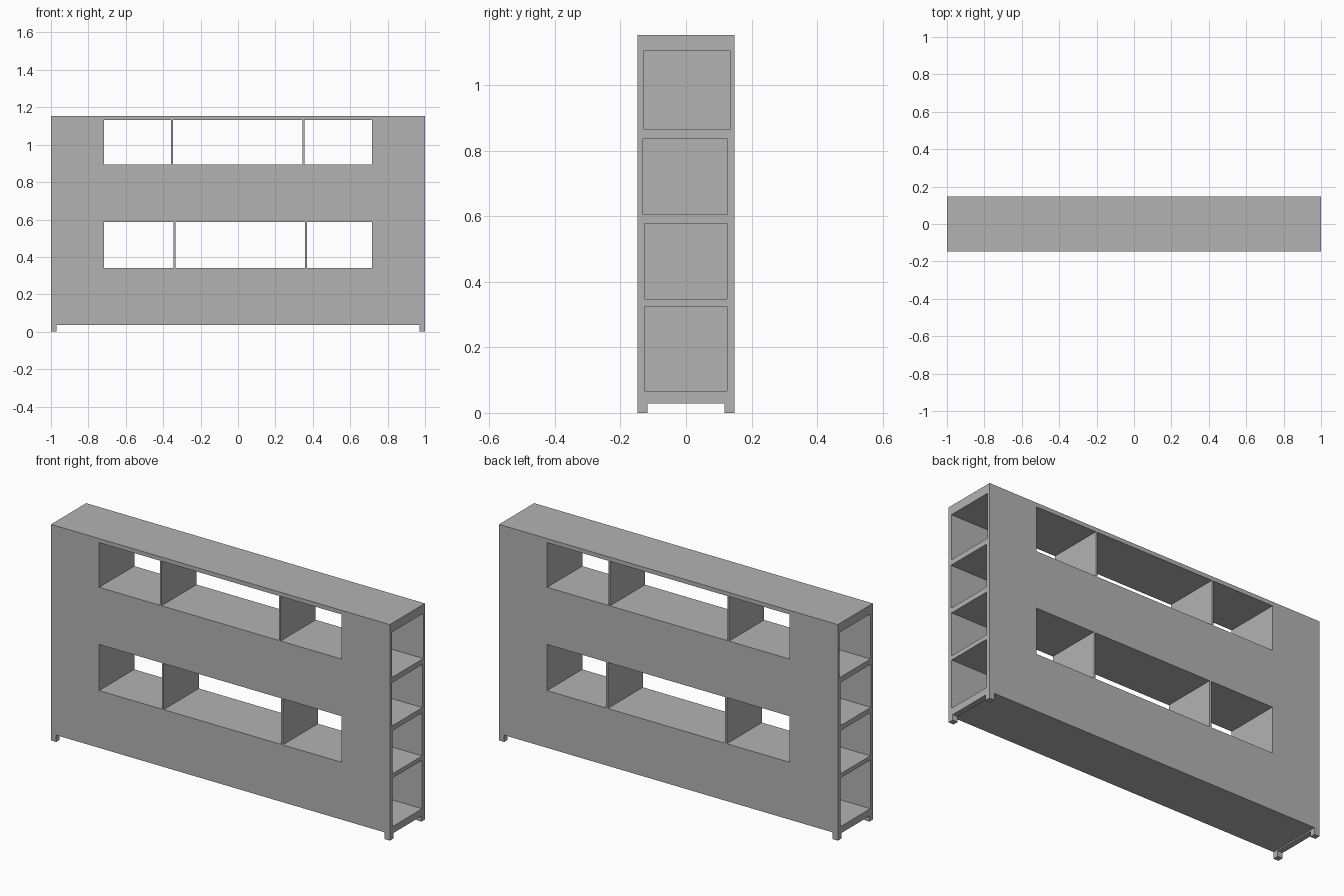
import bpy
import bmesh
from mathutils import Matrix, Vector

default = bpy.data.objects.get("Cube")
if default:
    bpy.data.objects.remove(default, do_unlink=True)

grey = bpy.data.materials.new("plain grey")
grey.use_nodes = True
colour = (0.45, 0.45, 0.45, 1)
grey.diffuse_color = colour
grey.node_tree.nodes["Principled BSDF"].inputs["Base Color"].default_value = colour


def boxes(name, extents):
    """One object made of axis-aligned boxes given as (low corner, high corner)."""
    bm = bmesh.new()
    for low, high in extents:
        low, high = Vector(low), Vector(high)
        place = Matrix.Translation((low + high) / 2) @ Matrix.Diagonal((*(high - low), 1))
        bmesh.ops.create_cube(bm, size=1, matrix=place)
    mesh = bpy.data.meshes.new(name)
    bm.to_mesh(mesh)
    bm.free()
    mesh.materials.append(grey)
    obj = bpy.data.objects.new(name, mesh)
    bpy.context.collection.objects.link(obj)
    return obj


LENGTH, DEPTH, HEIGHT = 1.0, 0.148, 1.153   # half length, half depth, full height
BASE, LEG, POCKET = 0.036, 0.03, 0.26

# Long pass-through windows: bottom, top, centres of the two dividers
windows = {"lower": (0.342, 0.588, (-0.34, 0.363)),
           "upper": (0.893, 1.131, (-0.353, 0.35))}
HALF_WINDOW = 0.716

# Shelf recesses in each end: front, back, bottom, top
recesses = [(-0.126, 0.125, 0.066, 0.325),
            (-0.126, 0.125, 0.348, 0.578),
            (-0.131, 0.127, 0.605, 0.835),
            (-0.128, 0.134, 0.864, 1.105)]

# Solid body with windows and end recesses cut out
body = boxes("bookcase_body", [((-LENGTH, -DEPTH, BASE), (LENGTH, DEPTH, HEIGHT))])
cuts = [((-HALF_WINDOW, -0.3, low), (HALF_WINDOW, 0.3, high))
        for low, high, _ in windows.values()]
for front, back, low, high in recesses:
    cuts.append(((LENGTH - POCKET, front, low), (LENGTH + 0.1, back, high)))
    cuts.append(((-LENGTH - 0.1, front, low), (POCKET - LENGTH, back, high)))
cutter = boxes("opening_cutter", cuts)
cutter.hide_render = True
cutter.hide_viewport = True
cutter.display_type = 'WIRE'
boolean = body.modifiers.new("openings", 'BOOLEAN')
boolean.operation = 'DIFFERENCE'
boolean.solver = 'EXACT'
boolean.object = cutter

# Thin upright dividers inside the windows
for name, (low, high, centres) in windows.items():
    boxes(name + "_dividers", [((x - 0.005, -DEPTH, low), (x + 0.005, DEPTH, high))
                               for x in centres])

# End rails under the body and the four short feet
for side, sx in (("right", -1), ("left", 1)):
    inner, outer = sorted((sx * (LENGTH - LEG), sx * LENGTH))
    boxes(side + "_end_rail", [((inner, LEG - DEPTH, 0.029), (outer, DEPTH - LEG, BASE))])
    for end, sy in (("front", -1), ("back", 1)):
        near, far = sorted((sy * (DEPTH - LEG), sy * DEPTH))
        boxes(f"{end}_{side}_foot", [((inner, near, 0), (outer, far, BASE))])
